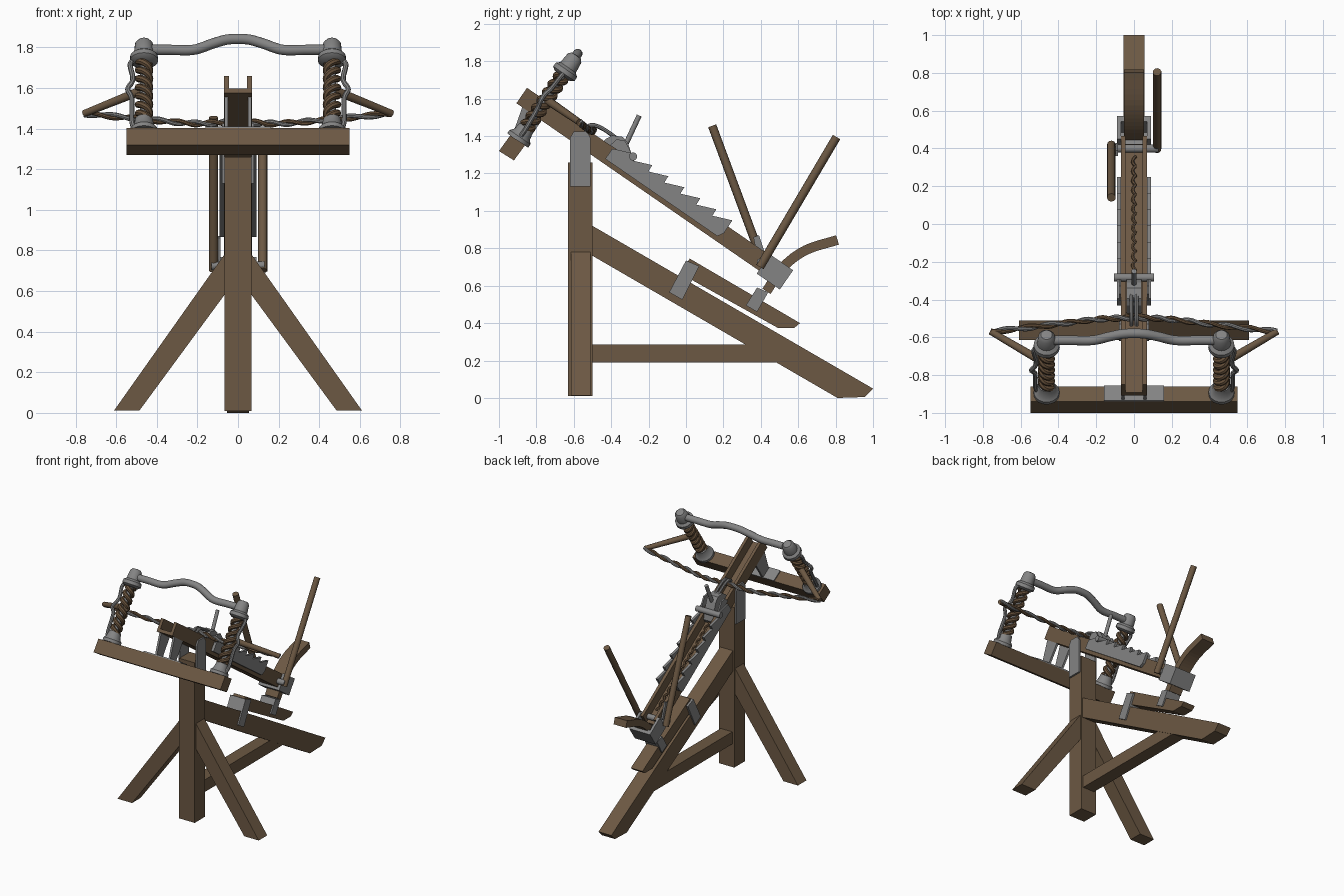
import bpy, bmesh
from math import cos, sin, pi, radians
from mathutils import Vector, Matrix

if "Cube" in bpy.data.objects:
    bpy.data.objects.remove(bpy.data.objects["Cube"])


def material(name, rgb):
    m = bpy.data.materials.new(name)
    m.use_nodes = True
    m.diffuse_color = (*rgb, 1)
    m.node_tree.nodes["Principled BSDF"].inputs["Base Color"].default_value = (*rgb, 1)
    return m


WOOD = material("brown_wood", (0.15, 0.098, 0.056))
METAL = material("grey_metal", (0.23, 0.23, 0.23))
ROPE = material("rope_brown", (0.14, 0.085, 0.045))

# Tilted frame of the rail: u runs back along it, h rises from its top face
TILT = radians(34.6)
D = Vector((0, cos(TILT), -sin(TILT)))
N = Vector((0, sin(TILT), cos(TILT)))
NOSE = Vector((0, -0.85, 1.658))


def rail_point(u, h, x=0):
    return NOSE + D * u + N * h + Vector((x, 0, 0))


def rail_yz(*pts):
    return [rail_point(u, h).yz for u, h in pts]


def finish(name, bm, mat, smooth=False):
    bmesh.ops.recalc_face_normals(bm, faces=bm.faces[:])
    me = bpy.data.meshes.new(name)
    bm.to_mesh(me)
    bm.free()
    me.materials.append(mat)
    ob = bpy.data.objects.new(name, me)
    bpy.context.collection.objects.link(ob)
    if smooth:
        bpy.ops.object.select_all(action='DESELECT')
        ob.select_set(True)
        bpy.context.view_layer.objects.active = ob
        bpy.ops.object.shade_smooth_by_angle(angle=radians(40))
    return ob


def prism(name, pts, a, b, mat, axis="x"):
    """Extrude a (y, z) outline along x, or an (x, z) outline along y."""
    bm = bmesh.new()
    verts = [bm.verts.new((a, p[0], p[1]) if axis == "x" else (p[0], a, p[1])) for p in pts]
    face = bm.faces.new(verts)
    new = bmesh.ops.extrude_face_region(bm, geom=[face])["geom"]
    shift = Vector((b - a, 0, 0)) if axis == "x" else Vector((0, b - a, 0))
    bmesh.ops.translate(bm, verts=[g for g in new if isinstance(g, bmesh.types.BMVert)], vec=shift)
    return finish(name, bm, mat)


def rect(y0, z0, y1, z1):
    return [(y0, z0), (y1, z0), (y1, z1), (y0, z1)]


def rail_rect(u0, h0, u1, h1):
    return rail_yz((u0, h0), (u1, h0), (u1, h1), (u0, h1))


def tube(name, pts, radius, mat, sides=10, tip=None):
    """Sweep a ring of vertices along a path, tapering towards tip."""
    pts = [Vector(p) for p in pts]
    tip = radius if tip is None else tip
    bm = bmesh.new()
    rings = []
    tangent = (pts[1] - pts[0]).normalized()
    side = tangent.orthogonal().normalized()
    for i, p in enumerate(pts):
        tangent = (pts[min(i + 1, len(pts) - 1)] - pts[max(i - 1, 0)]).normalized()
        side = (side - tangent * side.dot(tangent)).normalized()
        other = tangent.cross(side)
        r = radius + (tip - radius) * i / (len(pts) - 1)
        rings.append([bm.verts.new(p + r * (side * cos(2 * pi * k / sides) + other * sin(2 * pi * k / sides)))
                      for k in range(sides)])
    for a, b in zip(rings, rings[1:]):
        for k in range(sides):
            j = (k + 1) % sides
            bm.faces.new((a[k], a[j], b[j], b[k]))
    bm.faces.new(rings[0])
    bm.faces.new(rings[-1])
    return finish(name, bm, mat, True)


def smooth_path(pts, steps=6):
    """Catmull-Rom points through a short list."""
    p = [Vector(q) for q in pts]
    p = [2 * p[0] - p[1]] + p + [2 * p[-1] - p[-2]]
    out = []
    for a, b, c, d in zip(p, p[1:], p[2:], p[3:]):
        for s in range(steps):
            t = s / steps
            out.append(0.5 * (2 * b + (c - a) * t + (2 * a - 5 * b + 4 * c - d) * t * t
                              + (3 * b - a - 3 * c + d) * t ** 3))
    return out + [p[-2]]


def twist(path, radius, turns, phase):
    """Wind a strand around a path."""
    out = []
    for i, p in enumerate(path):
        t = (path[min(i + 1, len(path) - 1)] - path[max(i - 1, 0)]).normalized()
        a = t.cross(D if abs(t.dot(D)) < 0.8 else N).normalized()
        ang = phase + 2 * pi * turns * i / (len(path) - 1)
        out.append(p + radius * (a * cos(ang) + t.cross(a) * sin(ang)))
    return out


def lathe(name, base, profile, mat):
    """Spin (radius, height) points about the rail normal."""
    bm = bmesh.new()
    verts = [bm.verts.new(base + N * h + D * r) for r, h in profile]
    edges = [bm.edges.new(e) for e in zip(verts, verts[1:])]
    bmesh.ops.spin(bm, geom=verts + edges, cent=base, axis=N, angle=2 * pi, steps=20)
    bmesh.ops.remove_doubles(bm, verts=bm.verts[:], dist=0.0005)
    return finish(name, bm, mat, True)


# Stand: post, back leg, brace and splayed side legs
prism("post", rect(-0.63, 0.01, -0.5, 1.26), -0.067, 0.067, WOOD)
prism("back_leg", [(-0.5, 0.92), (1.0, 0.05), (0.955, 0.005), (0.81, 0), (-0.5, 0.76)], -0.055, 0.055, WOOD)
prism("brace", [(-0.5, 0.19), (0.49, 0.19), (0.34, 0.285), (-0.5, 0.285)], -0.05, 0.05, WOOD)
for s, side in ((1, "left"), (-1, "right")):
    prism(side + "_leg", [(s * x, z) for x, z in ((0.06, 0.79), (0.61, 0.012), (0.485, 0.012), (0.06, 0.59))],
          -0.615, -0.51, WOOD, "y")
    prism(side + "_post_plate", [(-0.62, 1.13), (-0.51, 1.13), (-0.51, 1.39), (-0.53, 1.425), (-0.6, 1.425),
                                 (-0.62, 1.39)], s * 0.066, s * 0.08, METAL)

# Grooved rail
LENGTH = 1.6
prism("rail_floor", rail_rect(0, -0.1, LENGTH, -0.075), -0.05, 0.05, WOOD)
for s, side in ((1, "left"), (-1, "right")):
    prism(side + "_rail_wall", rail_rect(0, -0.1, LENGTH, 0), s * 0.045, s * 0.068, WOOD)
    # Ratchet rack with a perpendicular drop behind each ramp
    start, pitch, count = 0.56, 0.104, 7
    rack = [(start, -0.075), (start, -0.01)]
    for i in range(count):
        rack += [(start + 0.02 + i * pitch, 0.0), (start + 0.018 + (i + 1) * pitch, 0.04)]
    rack += [(start + 0.02 + count * pitch, -0.04), (start + count * pitch, -0.075)]
    prism(side + "_ratchet_rack", rail_yz(*rack), s * 0.07, s * 0.09, METAL)
tube("draw_cord", twist([rail_point(0.65 + 0.85 * i / 120, -0.05) for i in range(121)], 0.007, 14, 0), 0.009, ROPE, 6)

# Metal shoe and windlass at the tail
prism("tail_shoe_base", rail_rect(1.575, -0.12, 1.725, -0.1), -0.09, 0.09, METAL)
prism("tail_shoe_end", rail_rect(1.69, -0.12, 1.725, 0.005), -0.09, 0.09, METAL)
for s, side in ((1, "left"), (-1, "right")):
    prism(side + "_tail_shoe", rail_rect(1.575, -0.12, 1.725, 0.005), s * 0.07, s * 0.09, METAL)
tube("windlass_axle", [(-0.13, 0.4, 0.725), (0.13, 0.4, 0.725)], 0.022, METAL, 12)
tube("left_hand_lever", [(0.122, 0.395, 0.7), (0.122, 0.805, 1.395)], 0.023, WOOD)
tube("right_hand_lever", [(-0.12, 0.42, 0.7), (-0.12, 0.14, 1.455)], 0.023, WOOD)
prism("right_lever_socket", [(0.36, 0.86), (0.39, 0.87), (0.43, 0.75), (0.39, 0.71)], -0.098, -0.085, METAL)

# Curved tail handle: thick band along an arc
arc = smooth_path([(0, 0.43, 0.57), (0, 0.52, 0.7), (0, 0.64, 0.79), (0, 0.81, 0.845)])
outer, inner = [], []
for i, p in enumerate(arc):
    t = (arc[min(i + 1, len(arc) - 1)] - arc[max(i - 1, 0)]).normalized()
    off = Vector((0, -t.z, t.y)) * 0.026
    outer.append((p + off).yz)
    inner.append((p - off).yz)
prism("tail_handle", outer + inner[::-1], -0.053, 0.053, WOOD)

# Lower adjusting bar and its clasps
prism("adjusting_bar", [(0.02, 0.745), (0.61, 0.4), (0.58, 0.375), (0.49, 0.375), (-0.03, 0.665)],
      -0.05, 0.05, WOOD)
prism("front_clasp", [(0, 0.735), (0.07, 0.705), (-0.02, 0.525), (-0.09, 0.565)], -0.066, 0.066, METAL)
prism("rear_clasp", [(0.38, 0.59), (0.44, 0.565), (0.38, 0.46), (0.32, 0.495)], -0.06, 0.06, METAL)

# Cross beam with its rail bracket
prism("cross_beam", [(-1.0, 1.32), (-0.92, 1.27), (-0.86, 1.352), (-0.94, 1.403)], -0.548, 0.548, WOOD)
prism("beam_plate", [(-0.94, 1.403), (-0.86, 1.352), (-0.855, 1.359), (-0.935, 1.41)], -0.16, 0.16, METAL)
for s, side in ((1, "left"), (-1, "right")):
    prism(side + "_rail_bracket", [(-0.93, 1.4), (-0.86, 1.355), (-0.76, 1.5), (-0.8, 1.56), (-0.87, 1.57)],
          s * 0.05, s * 0.066, METAL)

# Torsion springs, bow arms and guard rods
ROOT = Vector((0, -0.9, 1.376))
for s, side in ((1, "left"), (-1, "right")):
    base = ROOT + Vector((s * 0.463, 0, 0))
    lathe(side + "_lower_cup", base, [(0, 0), (0.068, 0), (0.068, 0.022), (0.052, 0.04), (0.043, 0.085), (0, 0.085)],
          METAL)
    lathe(side + "_upper_cup", base, [(0, 0.42), (0.05, 0.42), (0.07, 0.435), (0.068, 0.46), (0.05, 0.475),
                                      (0.044, 0.535), (0.03, 0.552), (0, 0.555)], METAL)
    core = [base + N * (0.07 + 0.36 * i / 60) for i in range(61)]
    tube(side + "_spring_core", [core[0], core[-1]], 0.02, METAL)
    for k in range(2):
        tube(f"{side}_spring_strand_{k + 1}", twist(core, 0.029, s * 3.5, k * pi), 0.017, ROPE, 8)
    tube(side + "_bow_arm", [base + N * 0.265 + Vector((-s * 0.03, -0.01, 0.01)), (s * 0.757, -0.57, 1.474)],
         0.024, WOOD, 10, 0.018)
    rod = [base + N * h + Vector((s * x, 0, 0)) + D * f for x, h, f in
           ((0.045, 0.44, 0), (0.068, 0.41, -0.005), (0.055, 0.33, -0.01), (0.06, 0.29, -0.02),
            (0.08, 0.25, -0.02), (0.06, 0.2, -0.01), (0.06, 0.08, 0), (0.05, 0.03, 0))]
    tube(side + "_guard_rod", smooth_path(rod), 0.013, METAL, 8)

    # Twisted bowstring halves, one strand lighter
    string = smooth_path([(s * 0.757, -0.57, 1.474), (s * 0.45, -0.535, 1.445), (s * 0.2, -0.505, 1.425),
                          (0, -0.495, 1.435)], 16)
    for k, mat in enumerate((ROPE, METAL)):
        tube(f"{side}_string_strand_{k + 1}", twist(string, 0.009, 4, k * pi), 0.011, mat, 8)

# Humped top bar joining the springs
half = [(0.46, 0.5), (0.34, 0.5), (0.22, 0.5), (0.13, 0.535), (0.06, 0.56)]
bar = [(x, h) for x, h in half] + [(0, 0.565)] + [(-x, h) for x, h in half[::-1]]
tube("top_bar", smooth_path([ROOT + N * h + Vector((x, 0, 0)) for x, h in bar]), 0.026, METAL, 12)

# Trigger carriage: block, axle, claw and release lever
prism("trigger_block", rail_yz((0.5, -0.06), (0.5, 0.01), (0.52, 0.05), (0.57, 0.075), (0.61, 0.065),
                               (0.67, 0.02), (0.72, -0.03), (0.72, -0.06)), -0.04, 0.04, METAL)
for s, side in ((1, "left"), (-1, "right")):
    prism(side + "_trigger_cheek", rail_yz((0.54, 0), (0.55, 0.045), (0.59, 0.065), (0.64, 0.04), (0.7, 0)),
          s * 0.068, s * 0.08, METAL)
    tube(side + "_claw", smooth_path([rail_point(u, h, s * 0.014) for u, h in
                                      ((0.56, 0.05), (0.46, 0.05), (0.4, 0.035), (0.38, 0.0))]), 0.011, METAL, 8)
tube("trigger_axle", [rail_point(0.675, 0.02, x) for x in (-0.105, 0.105)], 0.022, METAL, 12)
tube("release_lever", [(0, -0.32, 1.36), (0, -0.25, 1.51)], 0.014, METAL, 10)
